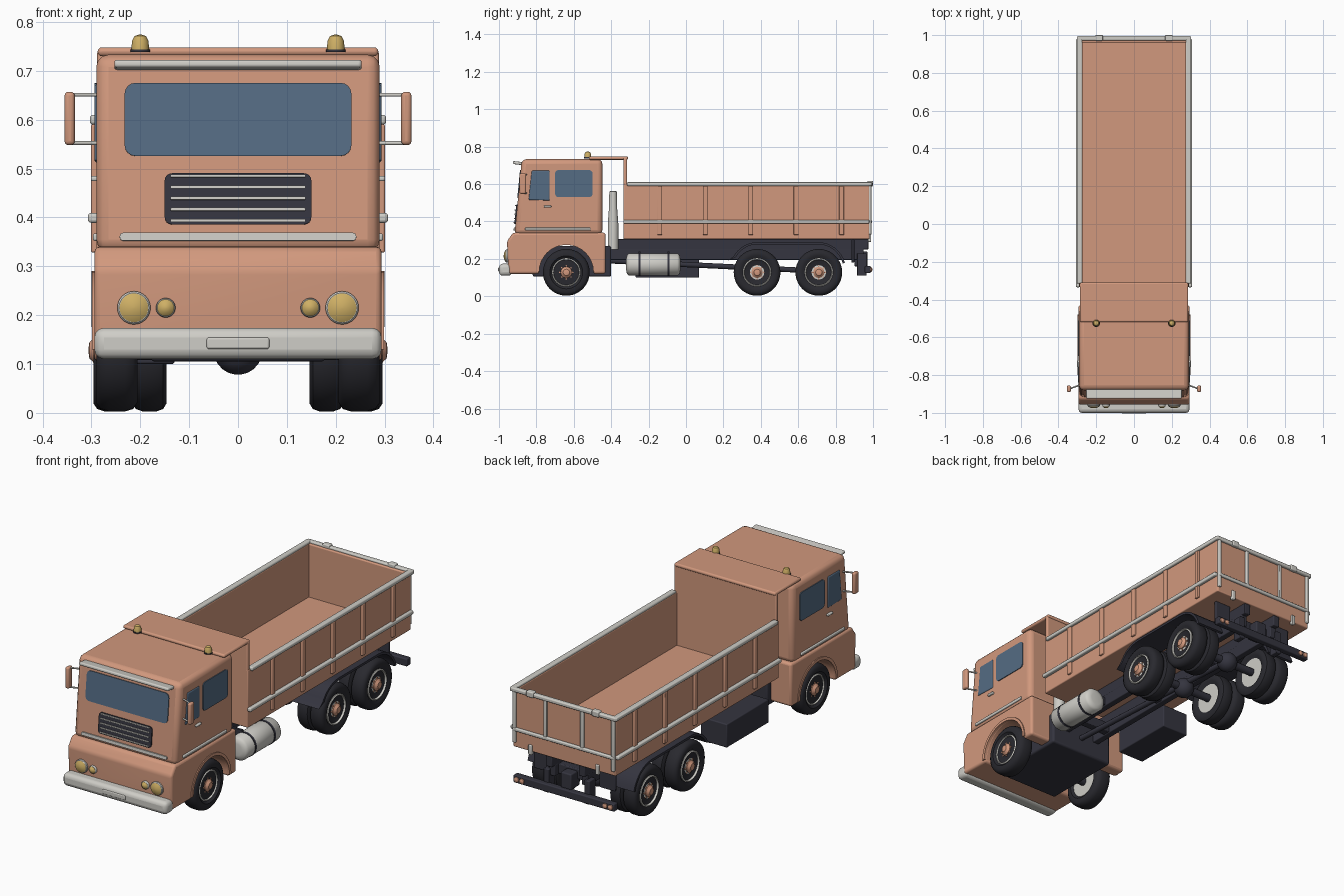
import bpy, bmesh, math
from mathutils import Vector, Matrix

old = bpy.data.objects.get("Cube")
if old:
    bpy.data.objects.remove(old, do_unlink=True)


def material(name, rgb):
    m = bpy.data.materials.new(name)
    m.use_nodes = True
    m.diffuse_color = (*rgb, 1)
    m.node_tree.nodes["Principled BSDF"].inputs["Base Color"].default_value = (*rgb, 1)
    return m


PAINT = material("orange paint", (.64, .315, .205))
LIGHT = material("pale metal", (.62, .61, .57))
DARK = material("dark frame", (.035, .035, .05))
RUBBER = material("tyre rubber", (.022, .022, .028))
GLASS = material("blue glass", (.09, .15, .23))
GOLD = material("amber lens", (.62, .43, .13))
SIDES = (("left", 1), ("right", -1))


def finish(name, bm, mat, loc=(0, 0, 0), rot=(0, 0, 0), bevel=0):
    bmesh.ops.recalc_face_normals(bm, faces=bm.faces)
    me = bpy.data.meshes.new(name)
    bm.to_mesh(me)
    bm.free()
    me.materials.append(mat)
    ob = bpy.data.objects.new(name, me)
    bpy.context.collection.objects.link(ob)
    ob.location, ob.rotation_euler = loc, rot
    if bevel:
        mod = ob.modifiers.new("rounding", "BEVEL")
        mod.width, mod.segments = bevel, 3
        mod.limit_method, mod.angle_limit = "ANGLE", math.radians(35)
    bpy.context.view_layer.objects.active = ob
    bpy.ops.object.select_all(action="DESELECT")
    ob.select_set(True)
    bpy.ops.object.shade_smooth_by_angle(angle=math.radians(40))
    return ob


def box(name, mat, x, y, z, bevel=0, tilt=0, axis=None):
    """Box from three (low, high) ranges; with axis, only edges along it are rounded."""
    size = [b - a for a, b in (x, y, z)]
    loc = [(a + b) / 2 for a, b in (x, y, z)]
    bm = bmesh.new()
    bmesh.ops.create_cube(bm, size=1, matrix=Matrix.Diagonal((*size, 1)))
    if axis is not None:
        edges = [e for e in bm.edges
                 if abs((e.verts[0].co - e.verts[1].co)[axis]) > size[axis] * .9]
        bmesh.ops.bevel(bm, geom=edges, offset=bevel, segments=4, profile=.5, affect="EDGES")
        bevel = 0
    return finish(name, bm, mat, loc, (tilt, 0, 0), bevel)


def prism(name, mat, pts, x0, x1, bevel=0):
    """Side profile of (y, z) points drawn out across x."""
    bm = bmesh.new()
    face = bm.faces.new([bm.verts.new((x0, y, z)) for y, z in pts])
    ext = bmesh.ops.extrude_face_region(bm, geom=[face])
    bmesh.ops.translate(bm, vec=(x1 - x0, 0, 0),
                        verts=[v for v in ext["geom"] if isinstance(v, bmesh.types.BMVert)])
    return finish(name, bm, mat, bevel=bevel)


def lathe(name, mat, prof, loc, rot=(0, 0, 0), segs=32):
    """Profile of (radius, height) turned about local z, capped at both ends."""
    bm = bmesh.new()
    rings = [[bm.verts.new((r * math.cos(2 * math.pi * i / segs),
                            r * math.sin(2 * math.pi * i / segs), h))
              for i in range(segs)] for r, h in prof]
    for a, b in zip(rings, rings[1:]):
        for i in range(segs):
            j = (i + 1) % segs
            bm.faces.new((a[i], a[j], b[j], b[i]))
    bm.faces.new(rings[0])
    bm.faces.new(rings[-1])
    return finish(name, bm, mat, loc, rot)


def rod(name, mat, a, b, r):
    a, b = Vector(a), Vector(b)
    rot = (b - a).to_track_quat("Z", "Y").to_euler()
    return lathe(name, mat, [(r, 0), (r, (b - a).length)], a, rot, 12)


def arc(cy, cz, r, a0, a1, n=16):
    return [(cy + r * math.cos(math.radians(a0 + (a1 - a0) * i / n)),
             cz + r * math.sin(math.radians(a0 + (a1 - a0) * i / n))) for i in range(n + 1)]


# Cab shell
prism("cab_lower", PAINT, [(-.95, .12), (-.957, .295), (-.925, .34), (-.43, .34), (-.43, .12)]
      + arc(-.64, .13, .145, -4, 184), -.294, .294, .012)
prism("cab_upper", PAINT, [(-.917, .33), (-.878, .733), (-.447, .733), (-.447, .33)],
      -.29, .29, .025)
box("engine", DARK, (-.18, .18), (-.82, -.4), (.105, .27), .01)


# Cab front
def front_panel(name, mat, x, z, depth, radius):
    y = -.917 + (sum(z) / 2 - .33) * .097
    box(name, mat, x, (y - depth, y + .008), z, radius, -.097, 1)


front_panel("windscreen", GLASS, (-.232, .232), (.525, .675), .004, .022)
front_panel("grille", DARK, (-.15, .15), (.385, .49), .006, .015)
for i in range(5):
    z = .393 + i * .0228
    front_panel("grille_bar", LIGHT, (-.138, .138), (z - .003, z + .003), .012, .002)
front_panel("front_trim", LIGHT, (-.242, .242), (.352, .368), .007, .007)
box("sun_visor", LIGHT, (-.253, .253), (-.925, -.87), (.704, .72), .006, -.12)
box("bumper", LIGHT, (-.294, .294), (-1, -.93), (.11, .174), .02)
box("number_plate", LIGHT, (-.064, .064), (-1.004, -.99), (.131, .154), .004)
for s, k in SIDES:
    for label, x, r in (("main", .213, .034), ("small", .148, .02)):
        face = (math.pi / 2, 0, 0)
        lathe(f"{s}_{label}_lamp_ring", LIGHT, [(r, 0), (r, .014), (r * .9, .018)],
              (k * x, -.948, .215), face)
        lathe(f"{s}_{label}_lamp", GOLD, [(r * .86, 0), (r * .86, .018), (r * .5, .025), (.002, .027)],
              (k * x, -.948, .215), face)

# Cab sides
for s, k in SIDES:
    a, b = k * .28, k * .294
    prism(f"{s}_vent_window", GLASS, [(-.842, .515), (-.825, .672), (-.728, .672), (-.728, .512)], a, b, .006)
    box(f"{s}_door_window", GLASS, sorted((a, b)), (-.7, -.5), (.53, .675), .018, 0, 0)
    box(f"{s}_side_trim", LIGHT, sorted((a, k * .297)), (-.86, -.51), (.352, .367), .004)
    box(f"{s}_door_handle", LIGHT, sorted((a, k * .301)), (-.76, -.72), (.474, .485), .004)
    prism(f"{s}_arch_lip", PAINT, arc(-.64, .13, .16, 0, 180) + arc(-.64, .13, .145, 180, 0),
          k * .285, k * .299)
    box(f"{s}_mirror", PAINT, sorted((k * .334, k * .355)), (-.89, -.855), (.548, .657), .008)
    for z in (.552, .651):
        rod(f"{s}_mirror_arm", LIGHT, (k * .28, -.85, z), (k * .343, -.873, z), .004)

# Roof beacons
for s, k in SIDES:
    lathe(f"{s}_beacon_base", DARK, [(.02, 0), (.02, .006)], (k * .2, -.525, .738))
    lathe(f"{s}_beacon", GOLD, [(.018, 0), (.017, .018), (.012, .028), (.003, .031)], (k * .2, -.525, .743))

# Tipper body
box("bed_floor", PAINT, (-.288, .288), (-.335, .98), (.305, .33), .006)
box("bed_front_wall", PAINT, (-.288, .288), (-.335, -.315), (.305, .742), .006)
box("canopy", PAINT, (-.287, .287), (-.52, -.31), (.73, .748), .008)
box("tailgate", PAINT, (-.287, .287), (.96, .982), (.305, .6), .005)
for s, k in SIDES:
    box(f"{s}_bed_wall", PAINT, sorted((k * .272, k * .29)), (-.335, .98), (.305, .6), .005)
    for i in range(5):
        y = -.14 + i * .243
        box(f"{s}_bed_rib", PAINT, sorted((k * .28, k * .301)), (y - .013, y + .013), (.328, .59), .004)
    box(f"{s}_top_rail", LIGHT, sorted((k * .274, k * .303)), (-.315, .992), (.59, .61), .006)
    box(f"{s}_side_rail", LIGHT, sorted((k * .285, k * .307)), (-.335, .98), (.389, .409), .006)
    box(f"{s}_gate_post", LIGHT, sorted((k * .095, k * .113)), (.975, .992), (.4, .6), .004)
    box(f"{s}_gate_end_post", LIGHT, sorted((k * .27, k * .288)), (.975, .992), (.33, .6), .004)
    box(f"{s}_gate_hinge", LIGHT, sorted((k * .165, k * .205)), (.97, 1), (.588, .617), .005)
    box(f"{s}_gate_latch", LIGHT, sorted((k * .18, k * .2)), (.972, .99), (.29, .34), .004)
box("gate_top_rail", LIGHT, (-.3, .3), (.972, .996), (.59, .61), .006)
box("gate_lower_rail", LIGHT, (-.287, .287), (.975, .994), (.39, .407), .005)

# Frame
for s, k in SIDES:
    x = sorted((k * .075, k * .11))
    box(f"{s}_chassis_rail", DARK, x, (-.9, .95), (.195, .255), .004)
    box(f"{s}_sub_frame", DARK, x, (-.365, .975), (.25, .306), .004)
    prism(f"{s}_rear_fender", DARK, [(.225, .19)] + arc(.385, .14, .15, 150, 90, 8)
          + arc(.705, .14, .15, 90, 15, 8) + arc(.705, .14, .138, 15, 90, 8)
          + arc(.385, .14, .138, 90, 150, 8), k * .145, k * .3)
    box(f"{s}_rear_bracket", DARK, sorted((k * .14, k * .23)), (.885, .9), (.18, .306), .004)
    box(f"{s}_beam_hanger", DARK, sorted((k * .1, k * .13)), (.915, .965), (.11, .23), .004)
    for x in (.235, .265):
        lathe(f"{s}_tail_lamp", PAINT, [(.013, 0), (.012, .006), (.004, .01)], (k * x, .986, .143),
              (-math.pi / 2, 0, 0), 16)
for y in (-.3, .1, .55, .9):
    box("cross_member", DARK, (-.09, .09), (y - .02, y + .02), (.2, .25), .004)
box("rear_beam", DARK, (-.285, .285), (.955, .987), (.124, .163), .005)
box("tow_hitch", DARK, (-.03, .03), (.9, .97), (.16, .24), .006)

# Tank, battery box and exhaust stack
lathe("fuel_tank", LIGHT, [(.03, 0), (.05, .004), (.06, .016), (.06, .274), (.05, .286), (.03, .29)],
      (.215, -.32, .17), (-math.pi / 2, 0, 0))
for y in (-.255, -.1):
    lathe("tank_strap", DARK, [(.062, 0), (.062, .012)], (.215, y, .17), (-math.pi / 2, 0, 0))
    box("tank_bracket", DARK, (.09, .2), (y, y + .012), (.2, .24))
box("battery_box", DARK, (-.28, -.13), (-.27, .07), (.1, .22), .005)
lathe("exhaust_stack", LIGHT, [(.028, 0), (.028, .14), (.022, .22), (.02, .31), (.014, .312)], (.15, -.39, .25))


# Wheels and axles
def tyre(name, x, y, w):
    h = w / 2
    lathe(name, RUBBER, [(.074, -h * .7), (.088, -h), (.108, -h), (.12, -h * .8), (.125, -h * .4),
                         (.125, h * .4), (.12, h * .8), (.108, h), (.088, h), (.074, h * .7)],
          (x, y, .128), (0, math.pi / 2, 0), 40)


def wheel(name, k, x, y):
    out = (0, k * math.pi / 2, 0)
    place = (k * x, y, .128)
    lathe(f"{name}_rim", LIGHT, [(.076, -.033), (.076, .033), (.07, .037), (.064, .014), (.047, .012),
                                 (.042, .026), (.03, .028)], place, out)
    lathe(f"{name}_hub", PAINT, [(.03, .02), (.03, .034), (.022, .04), (.017, .046), (.004, .048)], place, out, 20)
    for i in range(8):
        a = i * math.pi / 4
        dy, dz = math.cos(a), math.sin(a)
        lathe(f"{name}_hole", DARK, [(.0055, .01), (.0055, .016)],
              (k * x, y + dy * .055, .128 + dz * .055), out, 10)
        lathe(f"{name}_nut", PAINT, [(.004, .024), (.004, .032)],
              (k * x, y + dy * .035, .128 + dz * .035), out, 6)


for s, k in SIDES:
    tyre(f"{s}_front_tyre", k * .248, -.64, .084)
    wheel(f"{s}_front_wheel", k, .248, -.64)
    for pair, y in (("middle", .38), ("rear", .71)):
        tyre(f"{s}_{pair}_inner_tyre", k * .181, y, .07)
        tyre(f"{s}_{pair}_outer_tyre", k * .258, y, .076)
        lathe(f"{s}_{pair}_inner_rim", LIGHT, [(.076, -.025), (.076, .025)], (k * .181, y, .128),
              (0, math.pi / 2, 0))
        wheel(f"{s}_{pair}_wheel", k, .258, y)
for y in (-.64, .38, .71):
    rod("axle", DARK, (-.23, y, .128), (.23, y, .128), .02)
for y in (.38, .71):
    lathe("differential", DARK, [(.05 * math.sin(math.radians(a)), -.05 * math.cos(math.radians(a)))
                                 for a in range(5, 180, 17)], (0, y, .128), segs=24)
rod("drive_shaft", DARK, (0, -.42, .19), (0, .71, .135), .014)
